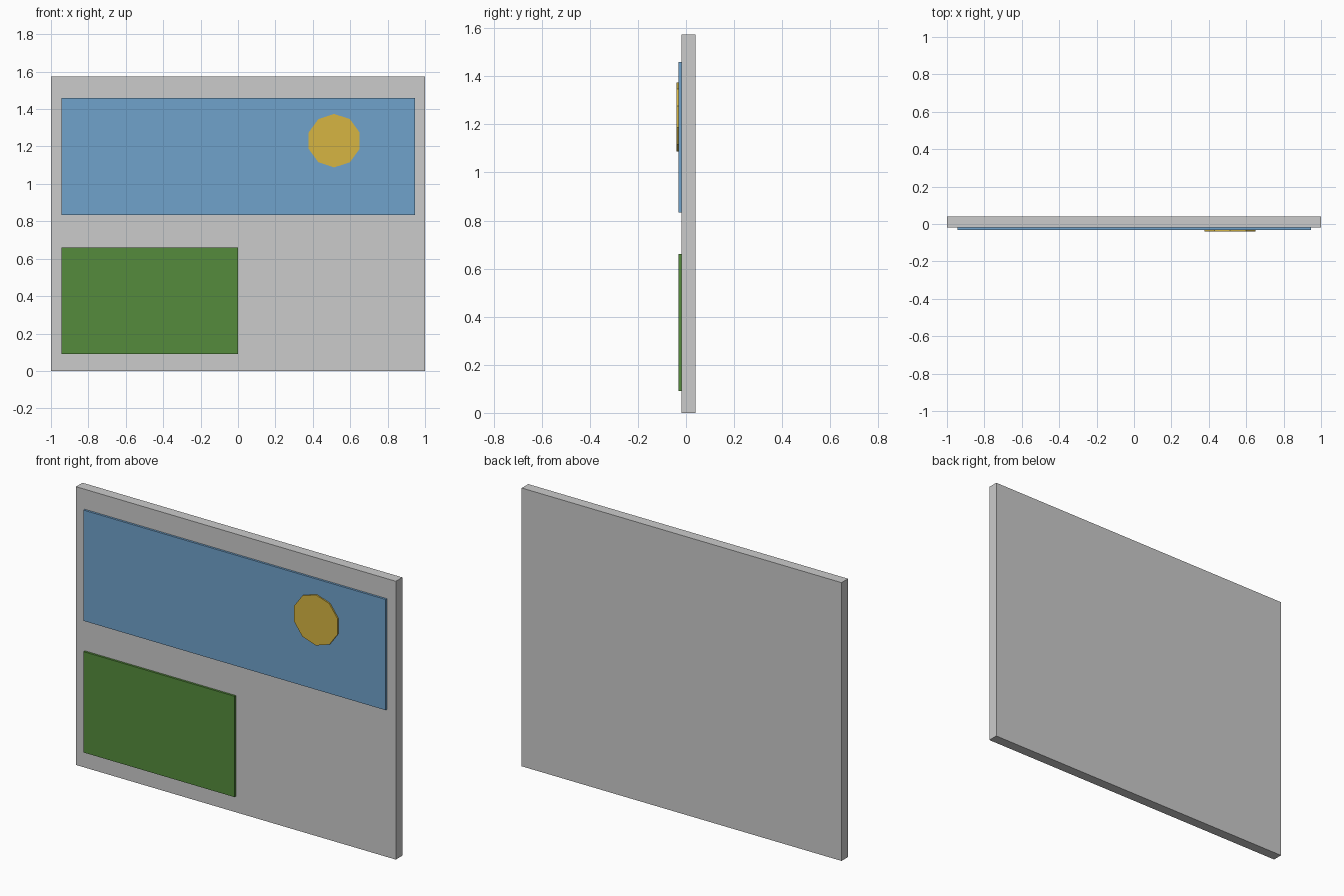
import bpy
import math

if "Cube" in bpy.data.objects:
    bpy.data.objects.remove(bpy.data.objects["Cube"])


def paint(obj, name, rgb):
    mat = bpy.data.materials.new(name)
    mat.diffuse_color = (*rgb, 1.0)
    mat.use_nodes = True
    mat.node_tree.nodes["Principled BSDF"].inputs["Base Color"].default_value = mat.diffuse_color
    obj.data.materials.append(mat)


def box(name, x, y, z):
    """Box spanning the given (min, max) ranges."""
    bpy.ops.mesh.primitive_cube_add(size=1, location=[sum(r) / 2 for r in (x, y, z)])
    obj = bpy.context.object
    obj.name = name
    obj.scale = [r[1] - r[0] for r in (x, y, z)]
    bpy.ops.object.transform_apply(location=False, rotation=False, scale=True)
    return obj


# Backing board
box("board", (-1, 1), (-0.019, 0.039), (0, 1.573))

# Raised picture panels
sky = box("sky_panel", (-0.945, 0.945), (-0.031, -0.019), (0.834, 1.46))
paint(sky, "sky_blue", (0.16, 0.36, 0.60))
grass = box("grass_panel", (-0.945, 0), (-0.031, -0.019), (0.09, 0.66))
paint(grass, "grass_green", (0.09, 0.26, 0.045))

# Ten-sided sun disc, one corner pointing up
bpy.ops.mesh.primitive_cylinder_add(
    vertices=10, radius=0.143, depth=0.008,
    location=(0.514, -0.035, 1.231), rotation=(math.radians(90), 0, 0))
sun = bpy.context.object
sun.name = "sun_disc"
paint(sun, "sun_yellow", (0.67, 0.46, 0.055))
